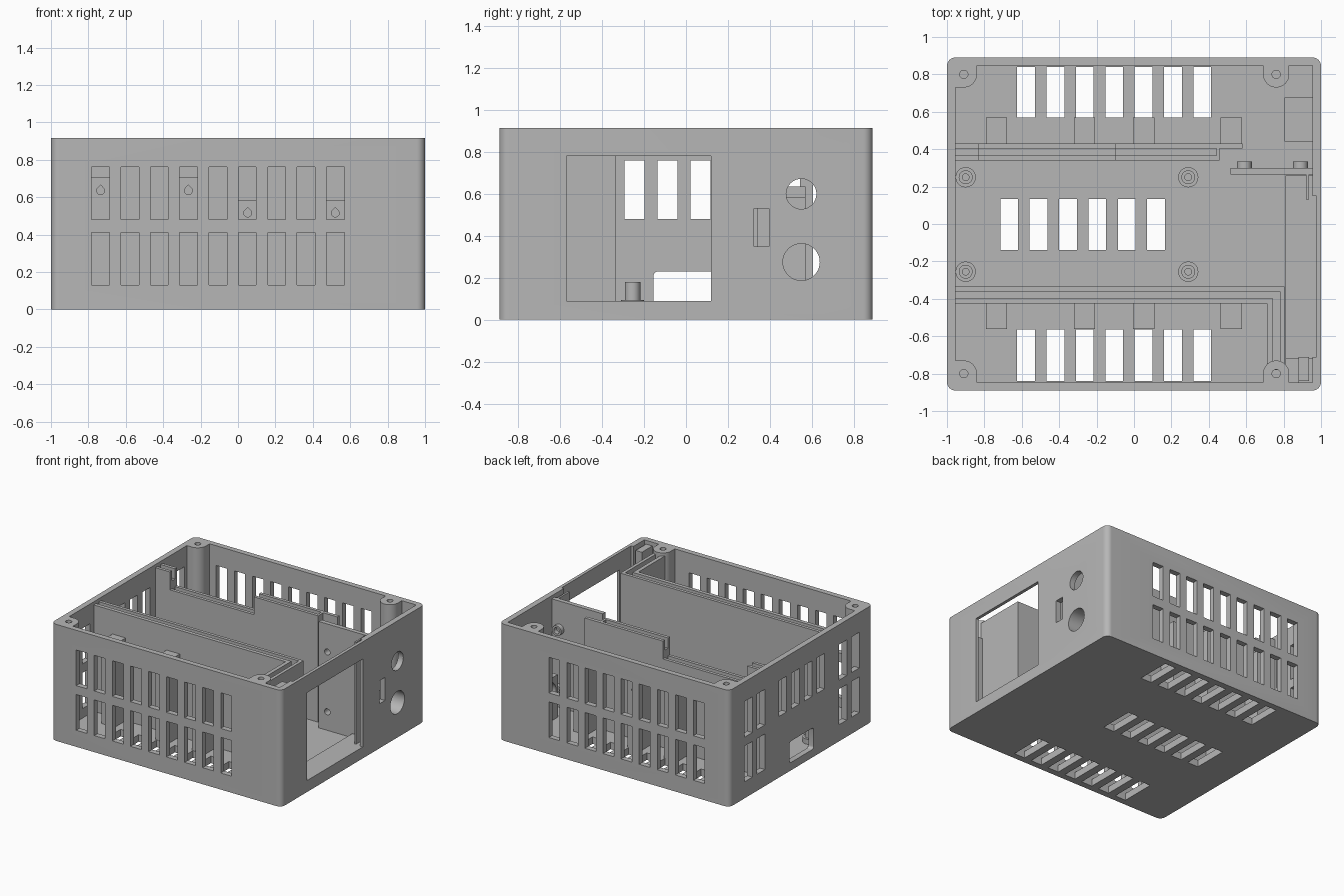
import bpy, bmesh
from math import cos, sin, pi, radians
from mathutils import Matrix, Vector

cube = bpy.data.objects.get("Cube")
if cube:
    bpy.data.objects.remove(cube, do_unlink=True)

gray = bpy.data.materials.new("plain_gray")
gray.use_nodes = True
gray.diffuse_color = (0.47, 0.47, 0.47, 1)
gray.node_tree.nodes["Principled BSDF"].inputs["Base Color"].default_value = (0.47, 0.47, 0.47, 1)

H, FLOOR = 0.915, 0.055      # box height, floor thickness
WALL_TOP = 0.89              # top of the inner dividers
PITCH, SLOT = 0.157, 0.0475  # vent spacing and half width


def add_box(bm, x0, x1, y0, y1, z0, z1):
    size = Matrix.Diagonal((x1 - x0, y1 - y0, z1 - z0, 1))
    mid = Matrix.Translation(((x0 + x1) / 2, (y0 + y1) / 2, (z0 + z1) / 2))
    return bmesh.ops.create_cube(bm, size=1, matrix=mid @ size)["verts"]


def add_prism(bm, pts, z0, z1):
    face = bm.faces.new([bm.verts.new((x, y, z0)) for x, y in pts])
    ext = bmesh.ops.extrude_face_region(bm, geom=[face])["geom"]
    new = [v for v in ext if isinstance(v, bmesh.types.BMVert)]
    bmesh.ops.translate(bm, verts=new, vec=(0, 0, z1 - z0))


def add_cyl(bm, p, axis, r, length):
    turn = Vector((0, 0, 1)).rotation_difference(Vector(axis)).to_matrix().to_4x4()
    bmesh.ops.create_cone(bm, cap_ends=True, segments=32, radius1=r, radius2=r,
                          depth=length, matrix=Matrix.Translation(p) @ turn)


def finish(bm, name):
    bmesh.ops.recalc_face_normals(bm, faces=bm.faces[:])
    mesh = bpy.data.meshes.new(name)
    bm.to_mesh(mesh)
    bm.free()
    mesh.materials.append(gray)
    obj = bpy.data.objects.new(name, mesh)
    bpy.context.collection.objects.link(obj)
    return obj


def cut(obj, cutter):
    mod = obj.modifiers.new("cut", "BOOLEAN")
    mod.operation, mod.solver, mod.object = "DIFFERENCE", "EXACT", cutter
    select(obj)
    bpy.ops.object.modifier_apply(modifier=mod.name)
    bpy.data.objects.remove(cutter, do_unlink=True)


def select(obj):
    bpy.ops.object.select_all(action="DESELECT")
    obj.select_set(True)
    bpy.context.view_layer.objects.active = obj


def smooth(obj):
    select(obj)
    bpy.ops.object.shade_smooth_by_angle(angle=radians(30))


def arc(cx, cy, r, a0, a1, n=16):
    return [(cx + r * cos(a0 + (a1 - a0) * i / n), cy + r * sin(a0 + (a1 - a0) * i / n))
            for i in range(n + 1)]


# Cavity with the four screw posts left standing
bm = bmesh.new()
add_box(bm, -0.955, 0.955, -0.847, 0.847, FLOOR, 1.2)
cavity = finish(bm, "cavity_cutter")
bm = bmesh.new()
for s in (1, -1):
    left = [(-1.1, 1), (-0.84, 1)] + arc(-0.91, 0.8, 0.07, 0, -pi / 2) + [(-1.1, 0.73)]
    right = [(0.83, 1)] + arc(0.76, 0.8, 0.07, 0, -pi) + [(0.69, 1)]
    for profile in (left, right):
        add_prism(bm, [(x, s * y) for x, y in profile], -0.1, 1.3)
cut(cavity, finish(bm, "post_cutter"))

# Outer shell with rounded upright corners
bm = bmesh.new()
add_box(bm, -1, 1, -0.89, 0.89, 0, H)
upright = [e for e in bm.edges if abs(e.verts[0].co.z - e.verts[1].co.z) > 0.5]
bmesh.ops.bevel(bm, geom=upright, offset=0.045, segments=8, affect="EDGES", profile=0.5)
shell = finish(bm, "case_shell")
cut(shell, cavity)

# Vents, ports and screw holes
bm = bmesh.new()
rows = ((0.13, 0.41), (0.48, 0.76))
for z0, z1 in rows:
    for i in range(9):
        x = -0.735 + PITCH * i
        for y in (-0.87, 0.87):
            add_box(bm, x - SLOT, x + SLOT, y - 0.0225, y + 0.0225, z0, z1)
            bmesh.ops.scale(bm, verts=bm.verts[-8:], vec=(1, 1.6, 1),
                            space=Matrix.Translation((0, -y, 0)))
    for y in (-0.675, -0.52, 0.497, 0.653):
        add_box(bm, -1.05, -0.93, y - SLOT, y + SLOT, z0, z1)
for i in range(4):
    y = -0.245 + PITCH * i
    add_box(bm, -1.05, -0.93, y - SLOT, y + SLOT, *rows[1])
for i in range(7):
    x = -0.577 + PITCH * i
    for y0, y1 in ((-0.84, -0.565), (0.57, 0.84)):
        add_box(bm, x - SLOT, x + SLOT, y0, y1, -0.1, 0.1)
for i in range(6):
    x = -0.667 + PITCH * i
    add_box(bm, x - SLOT, x + SLOT, -0.14, 0.135, -0.1, 0.1)
verts = add_box(bm, -1.05, -0.93, -0.155, 0.145, 0.062, 0.23)
edges = {e for v in verts for e in v.link_edges
         if abs(e.verts[0].co.x - e.verts[1].co.x) > 0.1}
bmesh.ops.bevel(bm, geom=list(edges), offset=0.02, segments=4, affect="EDGES", profile=0.5)
add_box(bm, 0.93, 1.05, 0.325, 0.395, 0.35, 0.53)
add_cyl(bm, (1, 0.55, 0.6), (1, 0, 0), 0.072, 0.14)
add_cyl(bm, (1, 0.55, 0.275), (1, 0, 0), 0.088, 0.14)
for x in (-0.91, 0.76):
    for y in (-0.8, 0.8):
        add_cyl(bm, (x, y, H), (0, 0, 1), 0.022, 0.5)
cut(shell, finish(bm, "opening_cutter"))

# Side window and the panel slot behind it
bm = bmesh.new()
add_box(bm, 0.96, 1.05, -0.57, 0.12, 0.09, 0.78)
cut(shell, finish(bm, "window_cutter"))
bm = bmesh.new()
add_box(bm, 0.9, 0.975, -0.71, 0.15, 0.09, 1.1)
cut(shell, finish(bm, "panel_slot_cutter"))
smooth(shell)

# Sill and guide rails for the side panel
bm = bmesh.new()
add_box(bm, 0.81, 0.965, -0.72, 0.26, 0.04, 0.09)
add_box(bm, 0.92, 0.935, 0.13, 0.265, 0.05, WALL_TOP)
add_box(bm, 0.88, 0.935, -0.84, -0.71, 0.05, WALL_TOP)
add_box(bm, 0.81, 0.88, -0.85, -0.72, 0.05, 0.75)
finish(bm, "panel_guides")


# Front divider: L-shaped wall with a groove along its top
def ell(x_out, y_out, x_in, y_in):
    return [(-0.96, y_out), (x_out, y_out), (x_out, -0.78), (x_in, -0.78),
            (x_in, y_in), (-0.96, y_in)]


bm = bmesh.new()
add_prism(bm, ell(0.805, -0.335, 0.71, -0.425), 0.04, 0.81)
add_prism(bm, ell(0.805, -0.335, 0.78, -0.36), 0.81, WALL_TOP)
add_prism(bm, ell(0.74, -0.395, 0.71, -0.425), 0.81, WALL_TOP)
finish(bm, "front_divider")

# Rear divider: grooved wall with a lowered middle
bm = bmesh.new()
for x0, x1, top in ((-0.96, -0.83, WALL_TOP), (-0.83, -0.1, 0.75), (-0.1, 0.44, WALL_TOP)):
    add_box(bm, x0, x1, 0.34, 0.43, 0.04, top - 0.08)
    add_box(bm, x0, x1, 0.34, 0.365, top - 0.08, top)
    add_box(bm, x0, x1, 0.405, 0.43, top - 0.08, top)
add_box(bm, 0.44, 0.458, 0.34, 0.43, 0.04, WALL_TOP)
add_box(bm, 0.458, 0.58, 0.403, 0.43, 0.04, WALL_TOP)
finish(bm, "rear_divider")

# Bracket columns with teardrop screw holes
for side, y0, y1, tops in (("front", -0.562, -0.42, (0.705, 0.705, 0.585, 0.585)),
                           ("rear", 0.425, 0.57, (0.635, 0.635, 0.585, 0.585))):
    for x, top in zip((-0.735, -0.265, 0.052, 0.52), tops):
        bm = bmesh.new()
        add_box(bm, x - 0.057, x + 0.057, y0, y1, 0.04, top)
        column = finish(bm, side + "_bracket")
        bm = bmesh.new()
        drop = arc(0, 0, 0.021, radians(135), radians(405)) + [(0, 0.03)]
        add_prism(bm, drop, -0.06, 0.06)
        outer = y0 if side == "front" else y1
        bm.transform(Matrix.Translation((x, outer, top - 0.07)) @ Matrix.Rotation(pi / 2, 4, "X"))
        cut(column, finish(bm, "teardrop_cutter"))
        smooth(column)

# Board standoffs
for x in (-0.9, 0.29):
    for y in (-0.255, 0.25):
        bm = bmesh.new()
        add_cyl(bm, (x, y, 0.07), (0, 0, 1), 0.054, 0.05)
        post = finish(bm, "standoff_base")
        smooth(post)
        bm = bmesh.new()
        add_cyl(bm, (x, y, 0.13), (0, 0, 1), 0.037, 0.1)
        post = finish(bm, "standoff")
        bm = bmesh.new()
        add_cyl(bm, (x, y, 0.18), (0, 0, 1), 0.018, 0.12)
        cut(post, finish(bm, "screw_cutter"))
        smooth(post)

# Mounting plate with bosses on its back
bm = bmesh.new()
add_box(bm, 0.515, 0.958, 0.265, 0.3, 0.04, WALL_TOP)
plate = finish(bm, "mounting_plate")
bm = bmesh.new()
for z in (0.2, 0.67):
    add_cyl(bm, (0.59, 0.28, z), (0, 1, 0), 0.024, 0.1)
cut(plate, finish(bm, "plate_cutter"))
smooth(plate)
for x in (0.59, 0.89):
    for z in (0.2, 0.67):
        bm = bmesh.new()
        add_cyl(bm, (x, 0.315, z), (0, 1, 0), 0.04, 0.04)
        boss = finish(bm, "plate_boss")
        bm = bmesh.new()
        add_cyl(bm, (x, 0.315, z), (0, 1, 0), 0.024, 0.1)
        cut(boss, finish(bm, "boss_cutter"))
        smooth(boss)

# Thick collar behind the large round port
bm = bmesh.new()
add_box(bm, 0.805, 0.956, 0.44, 0.675, 0.04, 0.39)
collar = finish(bm, "port_collar")
bm = bmesh.new()
add_cyl(bm, (0.88, 0.55, 0.275), (1, 0, 0), 0.088, 0.3)
cut(collar, finish(bm, "collar_cutter"))
smooth(collar)
